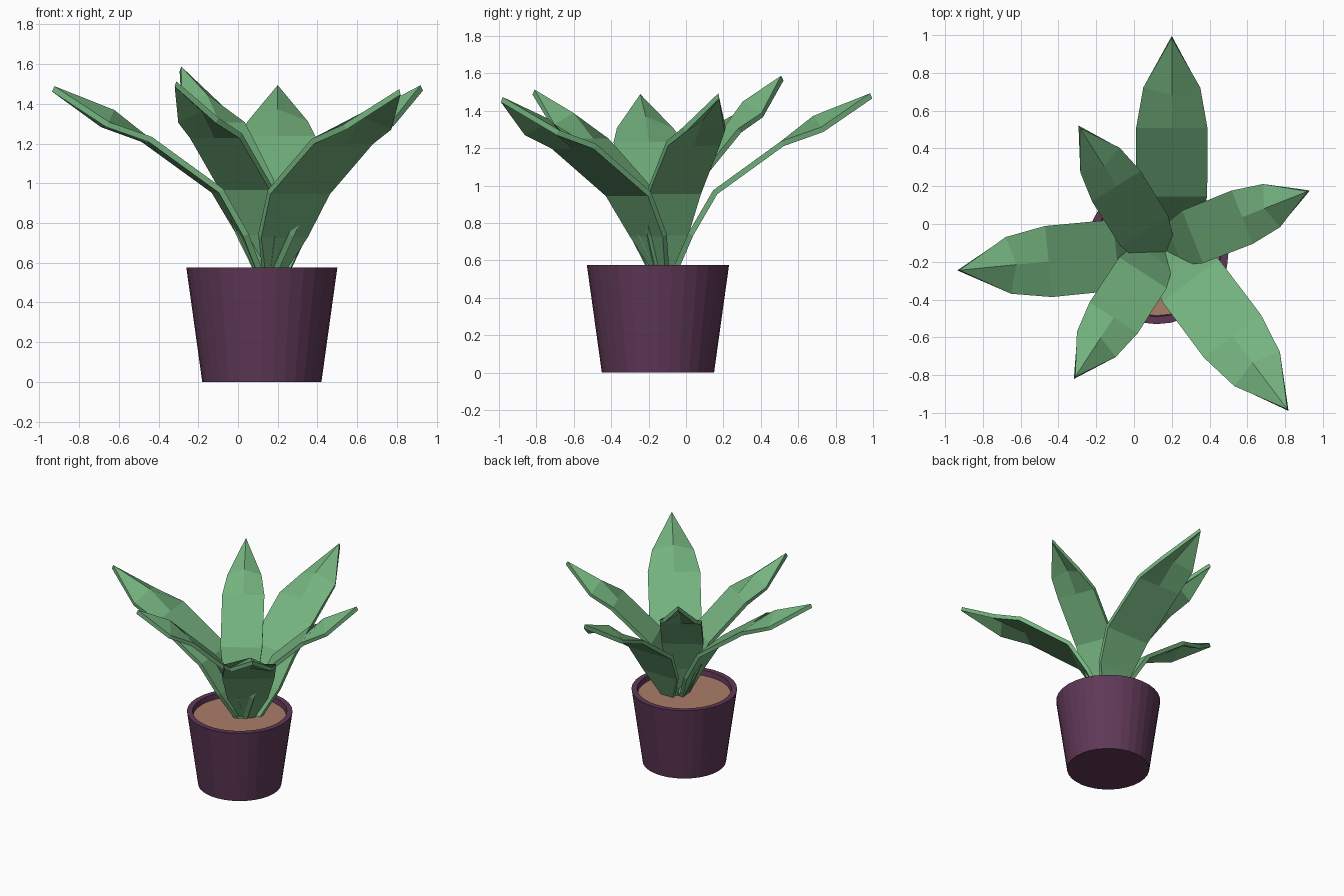
import bpy, bmesh, math
from mathutils import Vector

if "Cube" in bpy.data.objects:
    bpy.data.objects.remove(bpy.data.objects["Cube"])


def material(name, rgb):
    m = bpy.data.materials.new(name)
    m.diffuse_color = (*rgb, 1)
    m.use_nodes = True
    m.node_tree.nodes["Principled BSDF"].inputs["Base Color"].default_value = m.diffuse_color
    return m


GREEN = material("leaf green", (0.175, 0.45, 0.21))
PLUM = material("pot plum", (0.115, 0.04, 0.095))
SOIL = material("soil brown", (0.40, 0.205, 0.135))
POT_X, POT_Y, SIDES = 0.12, -0.15, 32


def make_object(name, bm, mat):
    bmesh.ops.recalc_face_normals(bm, faces=bm.faces)
    me = bpy.data.meshes.new(name)
    bm.to_mesh(me)
    bm.free()
    me.materials.append(mat)
    ob = bpy.data.objects.new(name, me)
    bpy.context.collection.objects.link(ob)
    return ob


def lathe(name, profile, mat):
    """Spin (radius, z) points around the pot axis, capping both ends."""
    bm = bmesh.new()
    rings = []
    for r, z in profile:
        rings.append([bm.verts.new((POT_X + r * math.cos(2 * math.pi * i / SIDES),
                                    POT_Y + r * math.sin(2 * math.pi * i / SIDES), z))
                      for i in range(SIDES)])
    for a, b in zip(rings, rings[1:]):
        for i in range(SIDES):
            j = (i + 1) % SIDES
            bm.faces.new((a[i], a[j], b[j], b[i]))
    bm.faces.new(rings[0])
    bm.faces.new(rings[-1])
    return make_object(name, bm, mat)


# Tapered pot with a thin rim, and the soil inside
lathe("pot", [(0.30, 0), (0.38, 0.575), (0.34, 0.575), (0.33, 0.50)], PLUM)
lathe("soil", [(0.335, 0.505), (0.337, 0.535)], SOIL)

# Leaf rows: fraction of reach, height, half width (of full width), ridge lift
ROWS = [(0.02, 0.50, 0.09, 0), (0.115, 0.74, 0.39, 0), (0.235, 0.965, 0.5, 0),
        (0.565, 1.225, 0.5, 0), (0.76, 1.30, 0.39, 0.07)]


def leaf(name, base, tip, width):
    bm = bmesh.new()
    base, end = Vector(base), Vector(tip[:2])
    reach = end - base
    out = reach.normalized()
    side = Vector((-out.y, out.x))
    stretch = (tip[2] - 0.5) / 0.98
    rows = []
    for t, z, w, lift in ROWS:
        mid = base + reach * t
        z = 0.5 + (z - 0.5) * stretch
        row = []
        for s in (-1, 0, 1):
            up = lift if s == 0 else 0
            p = mid + side * (s * w * width) - out * up * 0.6
            row.append(bm.verts.new((p.x, p.y, z + up * 0.85)))
        rows.append(row)
    for a, b in zip(rows, rows[1:]):
        for i in (0, 1):
            bm.faces.new((a[i], a[i + 1], b[i + 1], b[i]))
    point = bm.verts.new(tip)
    for i in (0, 1):
        bm.faces.new((rows[-1][i], rows[-1][i + 1], point))
    ob = make_object(name, bm, GREEN)
    mod = ob.modifiers.new("thickness", "SOLIDIFY")
    mod.thickness = 0.03
    mod.offset = 0


# Three long leaves and three short ones
leaf("leaf_back", (0.20, -0.10), (0.20, 0.99, 1.48), 0.375)
leaf("leaf_front_right", (0.15, -0.10), (0.815, -0.985, 1.46), 0.375)
leaf("leaf_left", (0.15, -0.14), (-0.93, -0.245, 1.475), 0.375)
leaf("leaf_right", (0.135, -0.137), (0.925, 0.175, 1.48), 0.30)
leaf("leaf_front_left", (0.15, -0.10), (-0.315, -0.815, 1.50), 0.30)
leaf("leaf_back_left", (0.15, -0.19), (-0.29, 0.515, 1.575), 0.30)
